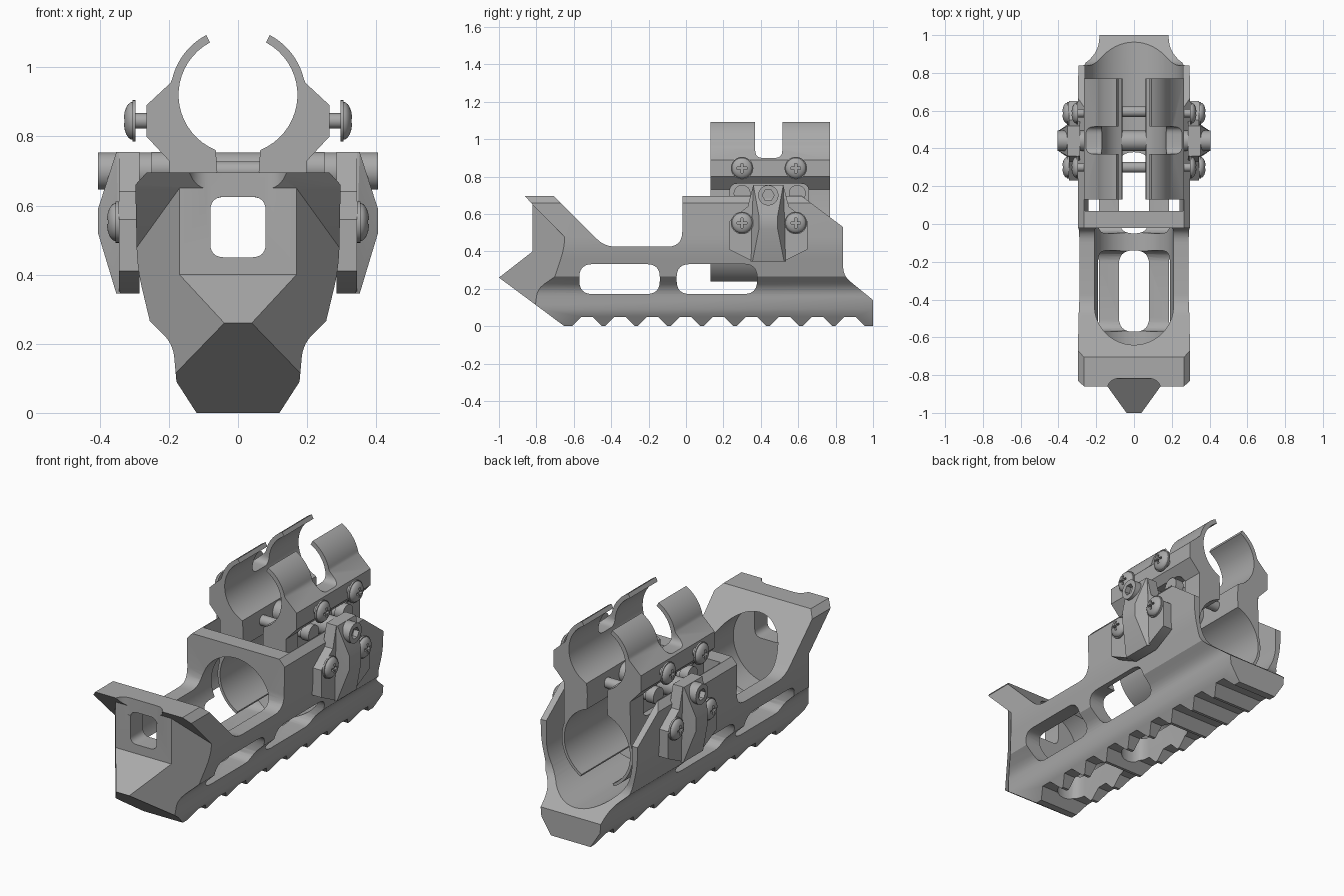
import bpy, bmesh, math
from mathutils import Vector

old = bpy.data.objects.get("Cube")
if old:
    bpy.data.objects.remove(old)

GREY = (0.4, 0.4, 0.4, 1)
mat = bpy.data.materials.new("plain_grey")
mat.use_nodes = True
mat.diffuse_color = GREY
mat.node_tree.nodes["Principled BSDF"].inputs["Base Color"].default_value = GREY


def finish(name, bm):
    bmesh.ops.recalc_face_normals(bm, faces=bm.faces[:])
    mesh = bpy.data.meshes.new(name)
    bm.to_mesh(mesh)
    bm.free()
    mesh.materials.append(mat)
    ob = bpy.data.objects.new(name, mesh)
    bpy.context.collection.objects.link(ob)
    return ob


def rounded(points):
    """Points (a, b) stay sharp, points (a, b, r) become curved corners."""
    out = []
    for i, p in enumerate(points):
        c = Vector(p[:2])
        if len(p) == 2:
            out.append(c)
            continue
        u = (Vector(points[i - 1][:2]) - c).normalized() * p[2]
        v = (Vector(points[(i + 1) % len(points)][:2]) - c).normalized() * p[2]
        for k in range(7):
            t = k / 6
            out.append(c + u * (1 - t) ** 2 + v * t ** 2)
    return out


def place(axis, a, b, t):
    return {"X": (t, a, b), "Y": (a, t, b), "Z": (a, b, t)}[axis]


def prism(name, axis, lo, hi, points):
    bm = bmesh.new()
    pts = rounded(points)
    ends = [[bm.verts.new(place(axis, p[0], p[1], t)) for p in pts] for t in (lo, hi)]
    for ring in ends:
        bm.faces.new(ring)
    for i in range(len(pts)):
        bm.faces.new((ends[0][i - 1], ends[0][i], ends[1][i], ends[1][i - 1]))
    return finish(name, bm)


def slab(name, axis, lo, hi, a0, a1, b0, b1, r):
    return prism(name, axis, lo, hi, [(a0, b0, r), (a1, b0, r), (a1, b1, r), (a0, b1, r)])


def arc(cx, cz, r, start, end, n=18):
    angles = [math.radians(start + (end - start) * i / n) for i in range(n + 1)]
    return [(cx + r * math.cos(a), cz + r * math.sin(a)) for a in angles]


def rod(name, axis, lo, hi, a, b, r, sides=48):
    return prism(name, axis, lo, hi, arc(a, b, r, 0, 360 - 360 / sides, sides - 1))


def hull(name, points):
    bm = bmesh.new()
    verts = [bm.verts.new(p) for p in points]
    bmesh.ops.convex_hull(bm, input=verts)
    return finish(name, bm)


def combine(ob, tool, operation="DIFFERENCE"):
    mod = ob.modifiers.new("cut", "BOOLEAN")
    mod.operation, mod.solver, mod.object = operation, "EXACT", tool
    bpy.context.view_layer.objects.active = ob
    bpy.ops.object.modifier_apply(modifier=mod.name)
    bpy.data.objects.remove(tool)


def mirrored(ob):
    mod = ob.modifiers.new("mirror", "MIRROR")
    mod.use_mirror_merge = False
    return ob


# Body: side outline crossed with front outline
body = prism("body", "X", -0.5, 0.5, [
    (-1, 0.26), (-0.82, 0.4), (-0.82, 0.65), (-0.86, 0.695), (-0.705, 0.695),
    (-0.435, 0.425, 0.06), (-0.02, 0.425, 0.08), (-0.02, 0.695), (0.62, 0.695),
    (0.84, 0.53), (0.84, 0.27, 0.05), (1, 0.14), (1, 0), (-0.65, 0)])
half = [(0.12, 0), (0.178, 0.09), (0.188, 0.2, 0.04), (0.255, 0.265),
        (0.292, 0.42, 0.06), (0.297, 0.66), (0.26, 0.7)]
left_half = [(-p[0], *p[1:]) for p in reversed(half)]
combine(body, prism("outline", "Y", -1.5, 1.5, half + left_half), "INTERSECT")

# Swept nose sides below the lip, and the lip notch
for s in (-1, 1):
    tri = [(0, -1.055), (0.4, -0.5), (0.4, -1.055)]
    combine(body, hull("nose_cut", [(s * x, y, z) for x, y in tri for z in (-0.1, -0.17 - y)]))
combine(body, prism("lip_notch", "Z", 0.6, 0.8, [
    (-0.16, -0.9), (-0.12, -0.818, 0.04), (0.12, -0.818, 0.04), (0.16, -0.9)]))

# Bore, rear channel, window and lightening slots
combine(body, rod("bore", "Y", -0.71, 0.2, 0, 0.42, 0.21, 64))
channel = [(0.26, 0.9), (-0.26, 0.9)] + arc(0, 0.43, 0.26, 180, 360, 32)
combine(body, prism("channel", "Y", 0.07, 1.2, channel))
combine(body, slab("window", "Y", -1.2, -0.6, -0.08, 0.08, 0.45, 0.625, 0.04))
for y0, y1 in ((-0.57, -0.14), (-0.05, 0.38)):
    combine(body, slab("side_slot", "X", -0.6, 0.6, y0, y1, 0.172, 0.332, 0.07))
    combine(body, slab("floor_slot", "Z", -0.2, 0.3, -0.08, 0.08, y0, y1, 0.075))

# Rail notches
for i in range(9):
    y = -0.53 + 0.176 * i
    combine(body, prism("rail_notch", "X", -0.5, 0.5, [
        (y - 0.09, -0.01), (y - 0.03, 0.05), (y + 0.03, 0.05), (y + 0.09, -0.01)]))

# Clamp half: upper ring, side lobe and lower ring in one section
section = (arc(0, 0.92, 0.172, 62, -68) + [(0.06, 0.7)] + arc(0, 0.43, 0.2, 72, -62)
           + arc(0, 0.43, 0.215, -62, 20) + [(0.2, 0.73), (0.265, 0.8), (0.265, 0.89), (0.195, 0.955)]
           + arc(0, 0.92, 0.196, 14, 62))
clamp = prism("ring_clamp", "Y", 0.13, 0.77, section)
combine(clamp, slab("top_notch", "X", -0.1, 0.5, 0.37, 0.515, 0.9, 1.3, 0.04))
combine(clamp, slab("side_recess", "X", 0.17, 0.5, 0.235, 0.655, 0.6, 0.762, 0.04))
mirrored(clamp)

# Side lugs with raised ridge
lug = [(0.23, 0.41), (0.23, 0.56), (0.33, 0.64), (0.36, 0.755), (0.44, 0.755)]
lug_low = [(0.44, 0.345), (0.36, 0.345)]
right = [(0.88 - y, z) for y, z in reversed(lug_low + lug) if y < 0.44]
plate = mirrored(prism("lug_plate", "X", 0.285, 0.345, lug + right + lug_low))
ridge = mirrored(hull("lug_ridge", [
    (x, 0.44 + s * w, z) for s in (-1, 1) for x, w, z in (
        (0.34, 0.095, 0.345), (0.352, 0.085, 0.345), (0.405, 0.05, 0.52),
        (0.405, 0.05, 0.59), (0.352, 0.08, 0.755), (0.34, 0.08, 0.755))]))

# Cross bolt with hex sockets, and the two thinner cross rods
bolt = rod("cross_bolt", "X", -0.405, 0.405, 0.44, 0.7, 0.054)
for x in (-0.405, 0.405):
    combine(bolt, rod("hex_socket", "X", x - 0.03, x + 0.03, 0.44, 0.7, 0.032, 6))
for label, y in (("front", 0.3), ("rear", 0.595)):
    rod(label + "_cross_rod", "X", -0.23, 0.23, y, 0.7, 0.028)
    mirrored(rod(label + "_rod_head", "X", 0.2, 0.25, y, 0.71, 0.045))


def screw(name, x, y, z, shaft):
    """Domed cross-head screw with washer, pointing along +x."""
    profile = [(x - shaft, 0.022), (x, 0.022), (x, 0.06), (x + 0.009, 0.06), (x + 0.009, 0.055)]
    profile += [(x + 0.009 + 0.026 * math.sin(a), 0.055 * math.cos(a))
                for a in (math.pi * k / 12 for k in range(1, 6))]
    bm = bmesh.new()
    rings = []
    for px, r in profile:
        rings.append([bm.verts.new((px, y + r * math.cos(t), z + r * math.sin(t)))
                      for t in (math.tau * k / 32 for k in range(32))])
    for a, b in zip(rings, rings[1:]):
        for k in range(32):
            bm.faces.new((a[k - 1], a[k], b[k], b[k - 1]))
    bm.faces.new(rings[0])
    bm.faces.new(rings[-1])
    ob = finish(name, bm)
    for w, h in ((0.026, 0.006), (0.006, 0.026)):
        combine(ob, prism("cross_slot", "X", x + 0.017, x + 0.1, [
            (y - w, z - h), (y + w, z - h), (y + w, z + h), (y - w, z + h)]))
    mirrored(ob)


# Clamp screws above, lug screws below
for label, y in (("front", 0.3), ("rear", 0.587)):
    screw(label + "_clamp_screw", 0.296, y, 0.845, 0.06)
    screw(label + "_lug_screw", 0.345, y, 0.552, 0.03)

# Smooth curved surfaces, keep hard edges
bpy.ops.object.select_all(action="DESELECT")
for ob in bpy.context.scene.objects:
    if ob.type == "MESH" and mat.name in ob.data.materials:
        ob.select_set(True)
        bpy.context.view_layer.objects.active = ob
bpy.ops.object.shade_smooth_by_angle(angle=math.radians(30))
